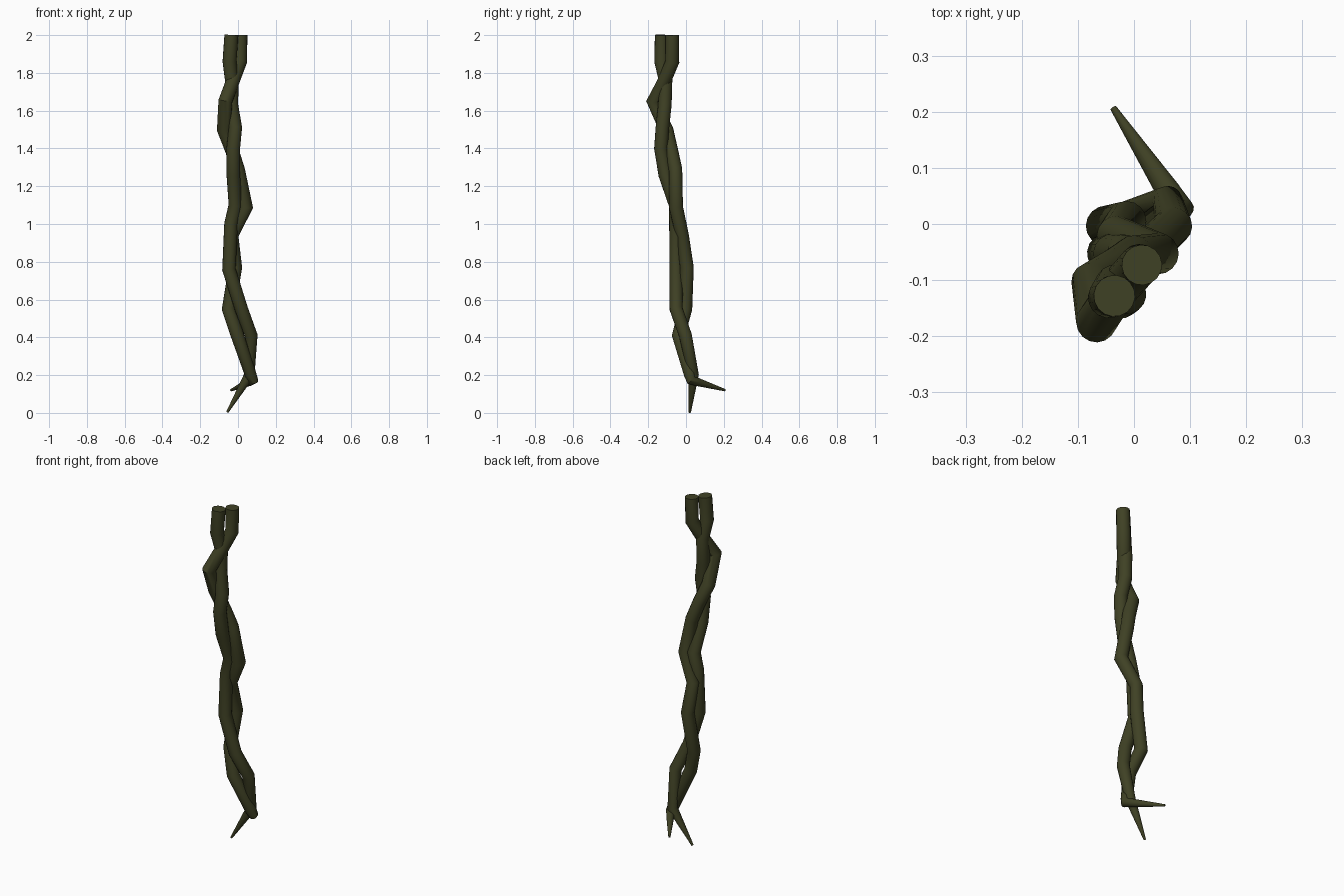
import bpy
import math

# Single dark olive bark colour
bark = bpy.data.materials.new("dark_olive_bark")
bark.diffuse_color = (0.050, 0.053, 0.018, 1.0)


def make_vine(name, points):
    """Sweep a round, tapering tube along (x, y, z, radius) points."""
    curve = bpy.data.curves.new(name, "CURVE")
    curve.dimensions = "3D"
    curve.bevel_depth = 1.0
    curve.bevel_resolution = 6
    curve.use_fill_caps = True
    curve.twist_mode = "MINIMUM"
    spline = curve.splines.new("POLY")
    spline.points.add(len(points) - 1)
    for p, (x, y, z, r) in zip(spline.points, points):
        p.co = (x, y, z, 1.0)
        p.radius = r
    obj = bpy.data.objects.new(name, curve)
    bpy.context.collection.objects.link(obj)
    bpy.ops.object.select_all(action="DESELECT")
    obj.select_set(True)
    bpy.context.view_layer.objects.active = obj
    bpy.ops.object.convert(target="MESH")
    obj = bpy.context.view_layer.objects.active
    obj.data.materials.clear()
    obj.data.materials.append(bark)
    bpy.ops.object.shade_smooth_by_angle(angle=math.radians(40))
    return obj


# Strand ending in the tip that reaches the floor
make_vine("floor_vine", [
    (-0.035, -0.128, 2.00, 0.037),
    (-0.045, -0.131, 1.86, 0.037),
    (-0.033, -0.108, 1.76, 0.036),
    (-0.035, -0.112, 1.63, 0.036),
    (-0.014, -0.125, 1.51, 0.036),
    (-0.025, -0.133, 1.40, 0.036),
    (-0.025, -0.110, 1.26, 0.036),
    (-0.014, -0.055, 1.10, 0.036),
    (-0.037, -0.053, 1.00, 0.036),
    (-0.048, -0.052, 0.76, 0.036),
    (0.018, -0.052, 0.55, 0.035),
    (0.070, -0.003, 0.41, 0.034),
    (0.060, 0.040, 0.20, 0.028),
    (-0.057, 0.020, 0.003, 0.006),
])

# Strand ending in the thorn that points backwards
make_vine("thorn_vine", [
    (0.014, -0.073, 2.00, 0.036),
    (0.011, -0.072, 1.86, 0.037),
    (-0.030, -0.118, 1.75, 0.036),
    (-0.067, -0.174, 1.65, 0.037),
    (-0.075, -0.104, 1.50, 0.037),
    (-0.032, -0.078, 1.39, 0.036),
    (0.000, -0.056, 1.29, 0.036),
    (0.043, -0.053, 1.09, 0.037),
    (-0.032, -0.020, 0.94, 0.035),
    (-0.014, 0.005, 0.77, 0.036),
    (-0.050, -0.003, 0.55, 0.036),
    (-0.003, -0.040, 0.41, 0.035),
    (0.068, 0.021, 0.20, 0.031),
    (0.081, 0.027, 0.172, 0.026),
    (0.060, 0.060, 0.164, 0.022),
    (-0.037, 0.207, 0.12, 0.006),
])
